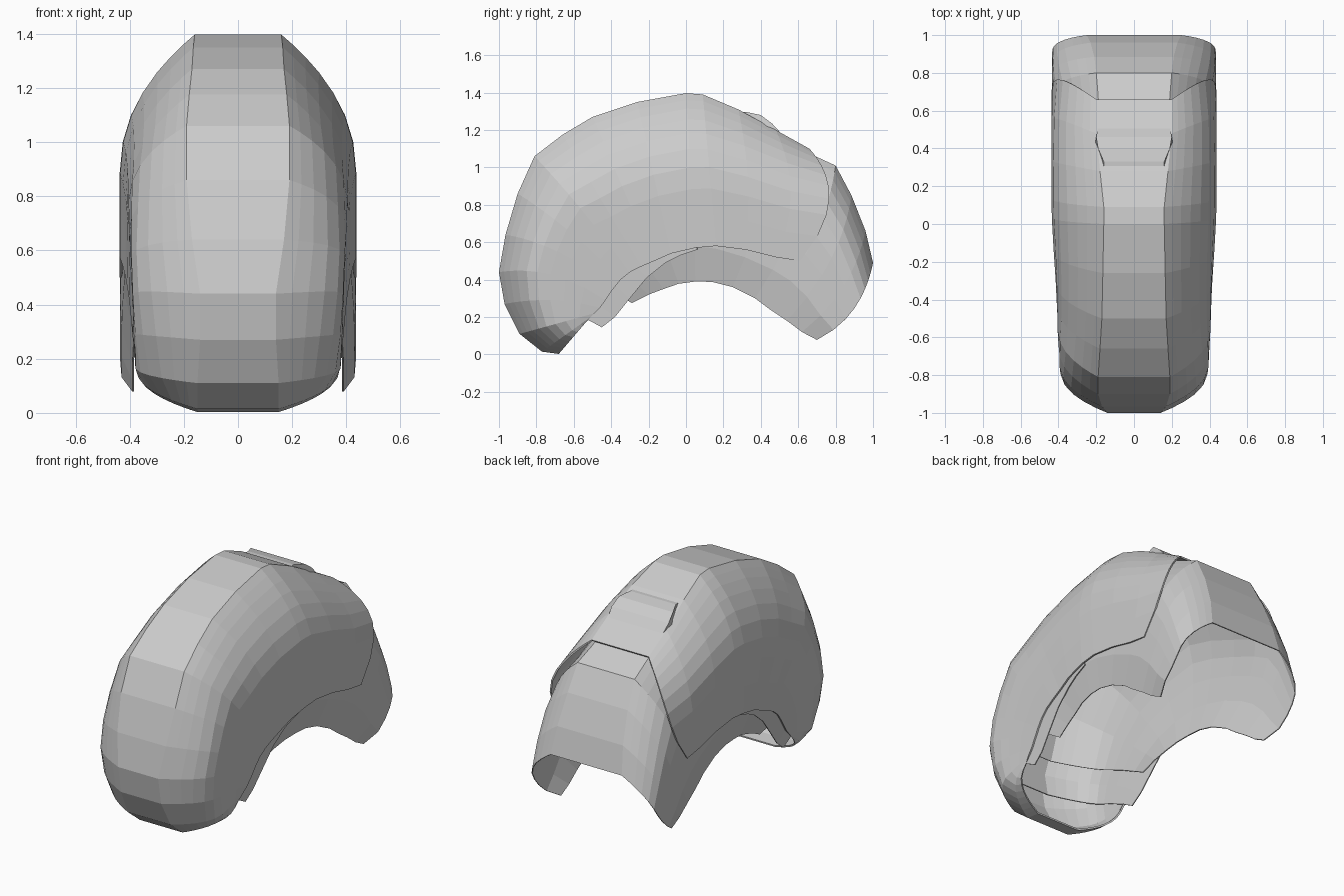
import bpy, bmesh

grey = bpy.data.materials.new("steel_grey")
grey.diffuse_color = (0.6, 0.6, 0.6, 1)

# Positions along half a cross-section: 0 = ridge, 1 = lower edge
HALF = [0, .045, .1, .17, .26, .36, .48, .62, .8, 1]
ACROSS = [(-1, t) for t in reversed(HALF)] + [(1, t) for t in HALF]


def finish(name, bm, thickness=0):
    me = bpy.data.meshes.new(name)
    bm.to_mesh(me)
    bm.free()
    me.materials.append(grey)
    ob = bpy.data.objects.new(name, me)
    bpy.context.collection.objects.link(ob)
    if thickness:
        mod = ob.modifiers.new("thickness", 'SOLIDIFY')
        mod.thickness = thickness
        mod.offset = -1
    return ob


def shell(name, stations, curl=0.0, thickness=0.006):
    """Sweep a U-shaped section. Each station holds the ridge point, the lower
    edge point, ridge half width, full half width, shoulder depth and bulge."""
    bm = bmesh.new()
    rows = []
    for (oy, oz), (iy, iz), a, w, depth, (by, bz) in stations:
        row = []
        for side, t in ACROSS:
            f = 1 - (1 - min(t / depth, 1)) ** 2.3
            x = a + (w - a) * f - curl * (max(t - .7, 0) / .3) ** 2
            k = 4 * t * (1 - t)
            row.append(bm.verts.new((side * x,
                                     oy + (iy - oy) * t + by * k,
                                     oz + (iz - oz) * t + bz * k)))
        rows.append(row)
    for r, s in zip(rows, rows[1:]):
        for j in range(len(r) - 1):
            bm.faces.new((r[j], r[j + 1], s[j + 1], s[j]))
    return finish(name, bm, thickness)


N = (0, 0)

# Large outer shell, from the front toe over the crown to the rear rim
shell("outer_shell", [
    ((-.68, .003), (-.52, .19), .15, .37, .85, N),
    ((-.77, .015), (-.51, .20), .15, .375, .80, N),
    ((-.89, .11), (-.49, .22), .15, .38, .55, N),
    ((-.97, .27), (-.46, .25), .14, .385, .45, (0, .03)),
    ((-1.0, .44), (-.43, .29), .14, .39, .40, (0, .06)),
    ((-.965, .64), (-.39, .35), .17, .395, .40, (0, .05)),
    ((-.90, .86), (-.35, .40), .19, .40, .46, (0, .03)),
    ((-.81, 1.06), (-.30, .44), .19, .405, .52, (0, .02)),
    ((-.66, 1.175), (-.24, .47), .18, .41, .58, N),
    ((-.50, 1.27), (-.17, .50), .17, .415, .61, N),
    ((-.26, 1.35), (-.08, .54), .165, .425, .64, N),
    ((0, 1.397), (.05, .57), .16, .435, .64, N),
    ((.09, 1.39), (.16, .58), .16, .437, .64, N),
    ((.28, 1.31), (.32, .56), .18, .437, .64, (.03, 0)),
    ((.48, 1.20), (.48, .52), .20, .437, .68, (.08, 0)),
    ((.66, 1.10), (.61, .50), .20, .437, .80, (.13, .02)),
], thickness=.01)

# Front lame, stepped behind the front of the outer shell
shell("front_lame", [
    ((-.93, .34), (-.45, .145), .13, .368, .45, (0, .02)),
    ((-.955, .48), (-.38, .20), .13, .373, .42, (0, .04)),
    ((-.90, .74), (-.30, .30), .16, .383, .46, (0, .03)),
    ((-.79, 1.02), (-.21, .41), .17, .393, .52, (0, .01)),
    ((-.50, 1.245), (-.11, .49), .155, .403, .60, N),
    ((-.24, 1.328), (-.03, .53), .15, .413, .63, N),
    ((.03, 1.37), (.06, .56), .145, .422, .64, N),
])

# Inner plate under both shells, ending at the rear in two lower points
shell("rear_plate", [
    ((-.90, .55), (-.29, .275), .13, .36, .45, (0, .03)),
    ((-.83, .85), (-.20, .32), .15, .372, .50, (0, .01)),
    ((-.66, 1.11), (-.12, .35), .15, .385, .54, N),
    ((-.35, 1.27), (-.04, .378), .14, .402, .56, N),
    ((.03, 1.345), (.05, .39), .14, .415, .56, N),
    ((.27, 1.27), (.14, .388), .15, .42, .56, N),
    ((.48, 1.16), (.25, .36), .18, .423, .56, (.03, 0)),
    ((.68, 1.065), (.37, .30), .19, .428, .60, (.05, 0)),
    ((.80, 1.01), (.45, .24), .20, .432, .55, (.06, 0)),
    ((.885, .85), (.54, .18), .21, .435, .48, (.06, -.01)),
    ((.96, .66), (.62, .12), .23, .435, .45, (.05, -.03)),
    ((1.0, .49), (.70, .078), .25, .435, .46, (.045, -.045)),
], curl=.045)

# Low raised block on the rear slope
bm = bmesh.new()
profile = [(.30, 1.295, .16), (.33, 1.295, .16), (.40, 1.28, .19), (.46, 1.235, .20),
           (.52, 1.17, .19), (.40, 1.20, .21)]
sides = [[bm.verts.new((s * x, y, z)) for y, z, x in profile] for s in (-1, 1)]
bm.faces.new(sides[0])
bm.faces.new(sides[1])
for i in range(len(profile)):
    j = (i + 1) % len(profile)
    bm.faces.new((sides[0][i], sides[0][j], sides[1][j], sides[1][i]))
bmesh.ops.recalc_face_normals(bm, faces=bm.faces)
finish("rear_raised_block", bm)
